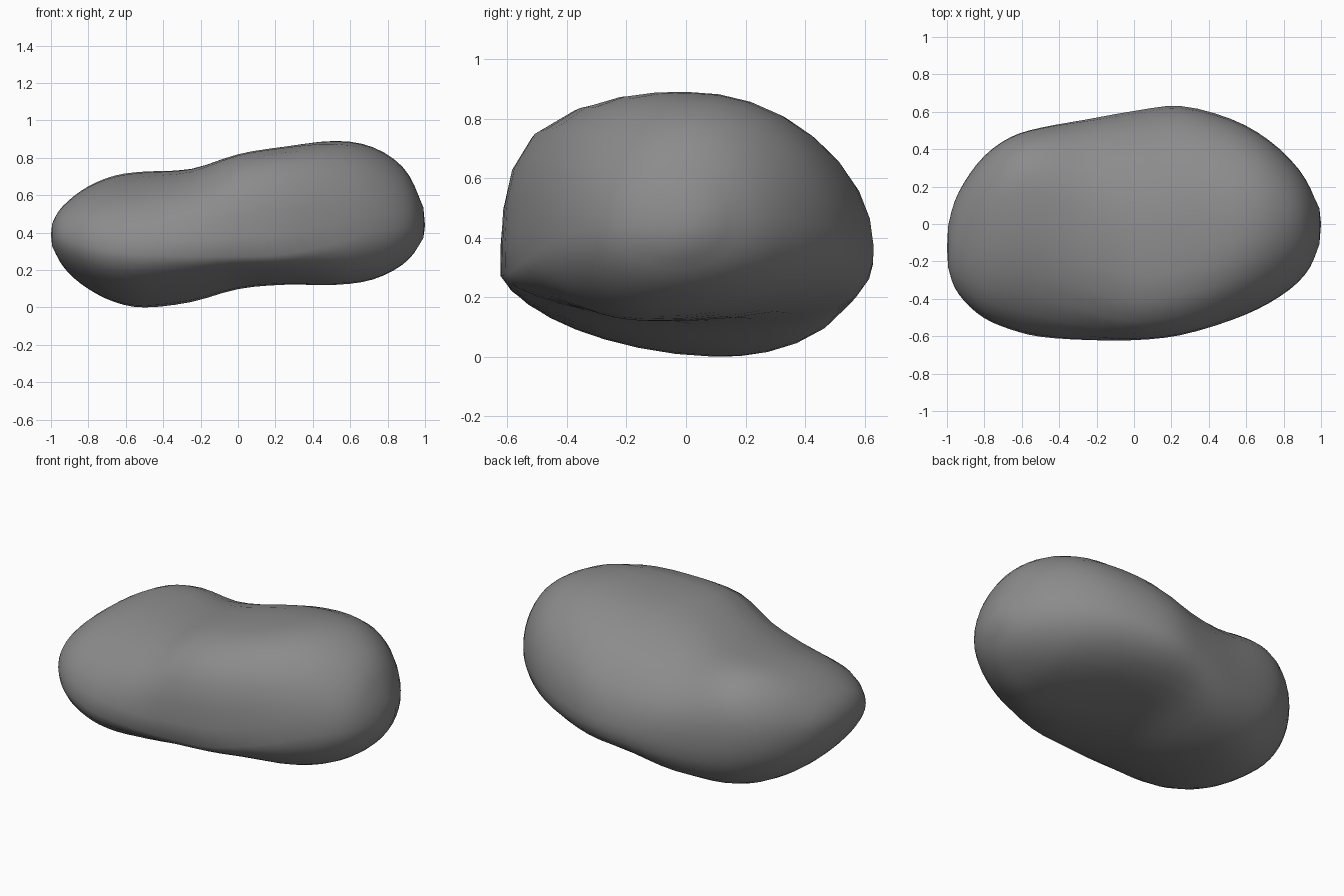
import bpy, bmesh, math

if "Cube" in bpy.data.objects:
    bpy.data.objects.remove(bpy.data.objects["Cube"])

# Cross-sections along x. Each is four superellipse quarters through its extremes:
# x, front y z, back y z, top y z, bottom y z, roundness of top-front and top-back
SECTIONS = [
    (-.975, -.30, .38, .07, .40, -.11, .49, -.10, .29, 2.0, 2.0),
    (-.91, -.41, .36, .22, .40, -.05, .57, -.02, .19, 2.0, 2.1),
    (-.80, -.505, .33, .365, .40, .06, .65, .04, .10, 2.1, 2.2),
    (-.66, -.565, .30, .465, .40, .15, .707, .08, .03, 2.1, 2.3),
    (-.50, -.605, .28, .515, .38, .17, .729, .10, .001, 2.2, 2.3),
    (-.25, -.622, .27, .56, .36, .07, .742, .10, .03, 2.7, 2.0),
    (0, -.622, .27, .605, .35, -.05, .822, .05, .10, 3.6, 1.9),
    (.25, -.595, .28, .632, .37, 0, .862, -.05, .123, 3.7, 2.0),
    (.52, -.515, .34, .562, .40, 0, .893, -.15, .122, 2.8, 2.1),
    (.72, -.425, .40, .45, .44, .02, .86, -.10, .15, 2.3, 2.1),
    (.88, -.31, .43, .295, .46, .02, .755, -.05, .23, 2.0, 2.0),
    (.965, -.18, .44, .14, .46, 0, .60, -.03, .33, 2.0, 2.0),
]
SEGMENTS = 32
STEPS = 3


def pole(x, y, z):
    return (x, y, z, y, z, y, z, y, z, 2.0, 2.0)


def cap(row, tip):
    """Small ring that rounds off an end."""
    mid = [p + (q - p) * .4 for p, q in zip(row, tip)]
    mid[0] = row[0] + (tip[0] - row[0]) * .75
    return mid


def blend(a, b, c, d, t):
    """Smooth curve through b and c."""
    return [.5 * (2 * q + (r - p) * t + (2 * p - 5 * q + 4 * r - s) * t * t
                  + (3 * q - p - 3 * r + s) * t ** 3)
            for p, q, r, s in zip(a, b, c, d)]


def ring(row):
    x, yf, zf, yb, zb, yt, zt, yu, zu, ntf, ntb = row
    under_front = 1.55 + .45 * min(1, 1.6 * x * x)
    under_back = 2.1 + 1.2 * math.exp(-((x + .05) / .45) ** 2)
    pts = []
    for i in range(SEGMENTS):
        ang = 2 * math.pi * i / SEGMENTS
        c, s = math.cos(ang), math.sin(ang)
        back, top = c >= 0, s >= 0
        n = (ntb if back else ntf) if top else (under_back if back else under_front)
        r = (abs(c) ** n + abs(s) ** n) ** (-1 / n)
        ys, zs = (yb, zb) if back else (yf, zf)
        ym, zm = (yt, zt) if top else (yu, zu)
        pts.append((x, ym + (ys - ym) * r * abs(c), zs + (zm - zs) * r * abs(s)))
    return pts


# Refine the sections between the two end points
first, last = pole(-1, -.13, .39), pole(1, 0, .44)
rows = [first] + SECTIONS + [last]
fine = [cap(SECTIONS[0], first)]
for k in range(1, len(rows) - 2):
    for j in range(STEPS):
        fine.append(blend(rows[k - 1], rows[k], rows[k + 1], rows[k + 2], j / STEPS))
fine += [rows[-2], cap(SECTIONS[-1], last)]

# Stone body: lofted rings closed with a fan at each end
bm = bmesh.new()
loops = [[bm.verts.new(p) for p in ring(row)] for row in fine]
for a, b in zip(loops, loops[1:]):
    for i in range(SEGMENTS):
        j = (i + 1) % SEGMENTS
        bm.faces.new((a[i], a[j], b[j], b[i]))
for end, loop in ((first, loops[0]), (last, loops[-1])):
    tip = bm.verts.new(end[:3])
    for i in range(SEGMENTS):
        bm.faces.new((tip, loop[i], loop[(i + 1) % SEGMENTS]))
# Soften the seams between quarters
inner = [v for loop in loops[3:-3] for v in loop]
bmesh.ops.smooth_vert(bm, verts=inner, factor=.2, use_axis_x=True,
                      use_axis_y=True, use_axis_z=True)
bmesh.ops.recalc_face_normals(bm, faces=bm.faces[:])
low = min(v.co.z for v in bm.verts)
for v in bm.verts:
    v.co.z -= low
for f in bm.faces:
    f.smooth = True
mesh = bpy.data.meshes.new("stone")
bm.to_mesh(mesh)
bm.free()

grey = bpy.data.materials.new("stone grey")
grey.diffuse_color = (.26, .26, .26, 1)
grey.use_nodes = True
grey.node_tree.nodes["Principled BSDF"].inputs["Base Color"].default_value = grey.diffuse_color
mesh.materials.append(grey)
stone = bpy.data.objects.new("stone", mesh)
bpy.context.collection.objects.link(stone)
